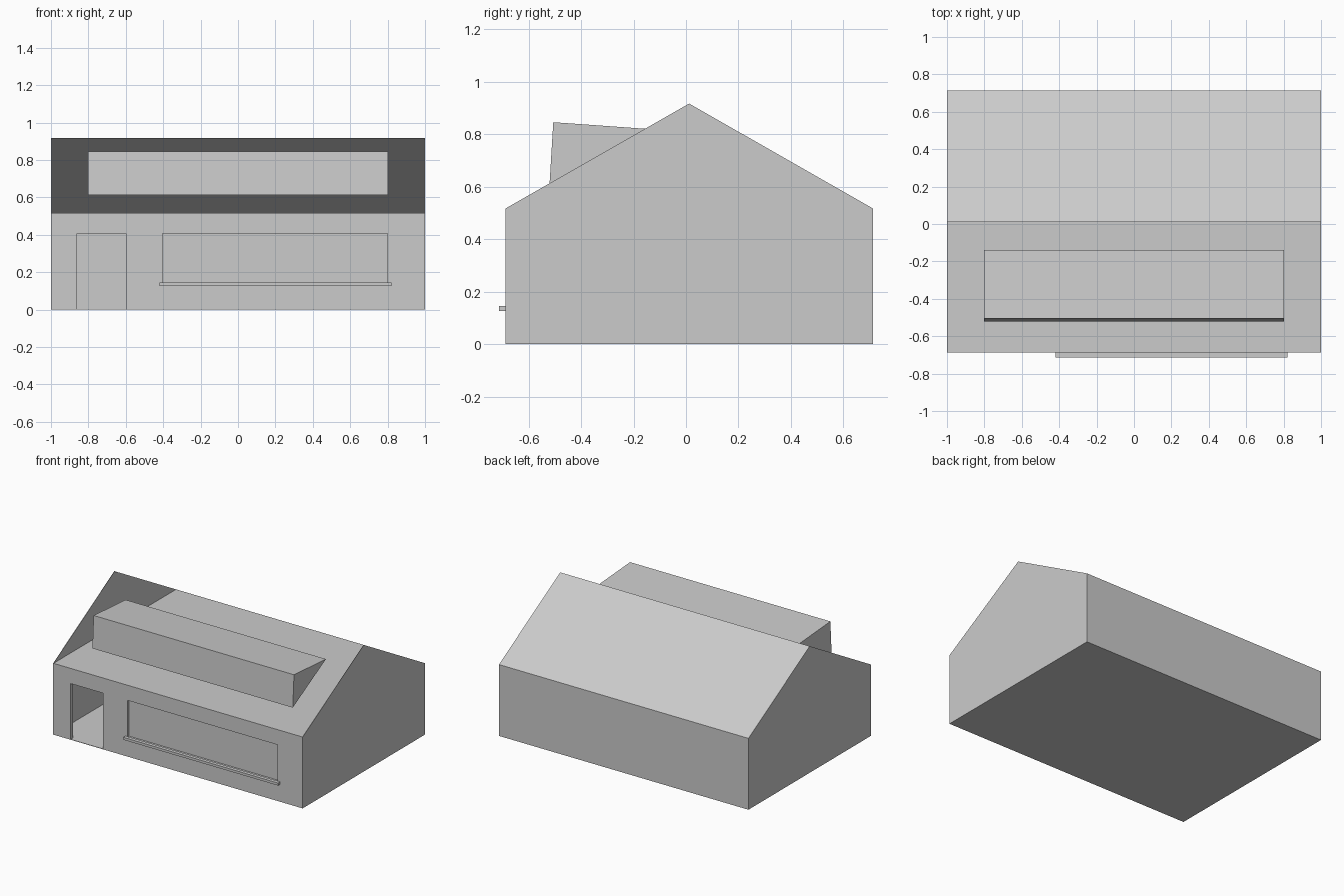
import bpy, bmesh

if "Cube" in bpy.data.objects:
    bpy.data.objects.remove(bpy.data.objects["Cube"])

Y0, Y1 = -0.688, 0.713       # front and back wall planes
EAVE, RIDGE, RIDGE_Y = 0.517, 0.917, 0.012
T = 0.003                    # thickness of the thin sheets


def make_object(name, bm):
    bmesh.ops.recalc_face_normals(bm, faces=bm.faces)
    mesh = bpy.data.meshes.new(name)
    bm.to_mesh(mesh)
    bm.free()
    obj = bpy.data.objects.new(name, mesh)
    bpy.context.collection.objects.link(obj)
    return obj


def extrude_profile(name, profile, x0, x1):
    """Sweep a closed (y, z) profile along x."""
    bm = bmesh.new()
    left = [bm.verts.new((x0, y, z)) for y, z in profile]
    right = [bm.verts.new((x1, y, z)) for y, z in profile]
    bm.faces.new(left)
    bm.faces.new(right[::-1])
    for i in range(len(profile)):
        j = (i + 1) % len(profile)
        bm.faces.new((left[i], right[i], right[j], left[j]))
    return make_object(name, bm)


def box(name, x, y, z):
    return extrude_profile(name, [(y[0], z[0]), (y[1], z[0]), (y[1], z[1]), (y[0], z[1])], *x)


# Gable end walls
gable = [(Y0, 0), (Y1, 0), (Y1, EAVE), (RIDGE_Y, RIDGE), (Y0, EAVE)]
for side, x in (("left", -1), ("right", 1 - T)):
    extrude_profile(side + "_gable_wall", gable, x, x + T)

# Floor, attic floor, back wall and rear roof slope; the front slope is open
inner = (-1 + T, 1 - T)
box("floor", inner, (Y0, Y1), (0, T))
box("attic_floor", inner, (Y0, Y1 - T), (EAVE - T, EAVE))
box("back_wall", inner, (Y1 - T, Y1), (T, EAVE))
extrude_profile("rear_roof", [(Y1, EAVE), (RIDGE_Y, RIDGE), (RIDGE_Y, RIDGE - T), (Y1 - T, EAVE)], *inner)

# Front wall with door and window openings
xs = [-1 + T, -0.86, -0.6, -0.405, 0.8, 1 - T]
zs = [T, 0.14, 0.407, EAVE - T]
openings = {(1, 0), (1, 1), (3, 1)}
bm = bmesh.new()
grid = [[bm.verts.new((x, Y0, z)) for z in zs] for x in xs]
for i in range(len(xs) - 1):
    for k in range(len(zs) - 1):
        if (i, k) not in openings:
            bm.faces.new((grid[i][k], grid[i + 1][k], grid[i + 1][k + 1], grid[i][k + 1]))
for geom in bmesh.ops.extrude_face_region(bm, geom=list(bm.faces), use_keep_orig=True)["geom"]:
    if isinstance(geom, bmesh.types.BMVert):
        geom.co.y += 0.03
make_object("front_wall", bm)

# Window pane and sill
box("window_pane", (-0.405, 0.8), (Y0 + 0.02, Y0 + 0.025), (0.14, 0.407))
box("window_sill", (-0.42, 0.82), (-0.713, Y0), (0.127, 0.145))

# Long dormer, open underneath: front, top and two triangular cheeks
low, top, back = (-0.52, 0.613), (-0.506, 0.846), (-0.14, 0.82)
extrude_profile("dormer_front_and_top",
                [low, top, back, (back[0], back[1] - T), (top[0] + T, top[1] - T), (low[0] + T, low[1])],
                -0.803, 0.803)
for side, x in (("left", -0.803), ("right", 0.803 - T)):
    extrude_profile(side + "_dormer_cheek", [low, top, back], x, x + T)
